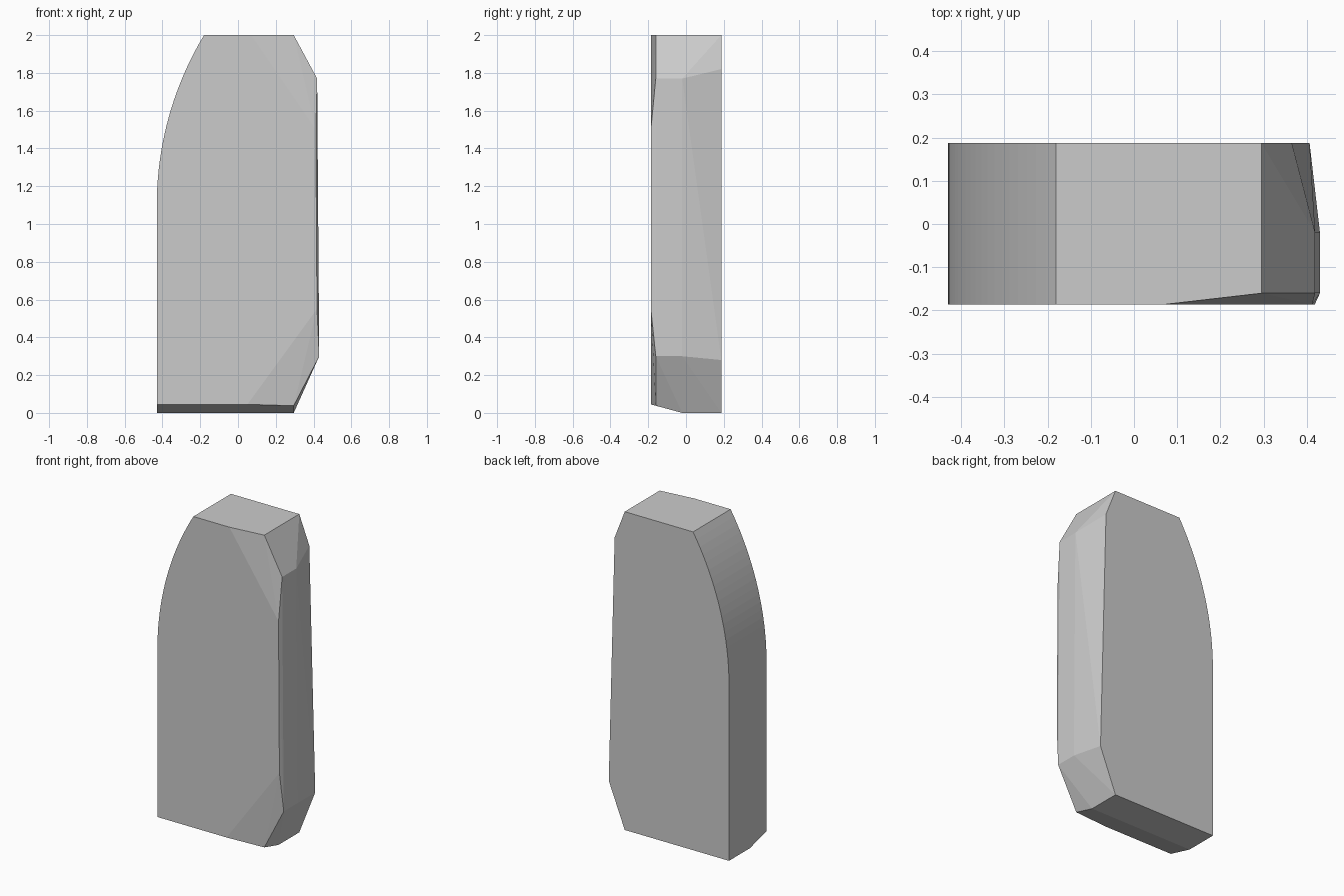
import bpy, bmesh, math

cube = bpy.data.objects.get("Cube")
if cube:
    bpy.data.objects.remove(cube, do_unlink=True)

FRONT, BEVEL, MID, BACK = -0.186, -0.16, -0.02, 0.187
RADIUS, STEPS, SPRING = 1.745, 20, 1.1

# Plain grey material
grey = bpy.data.materials.new("stone grey")
grey.use_nodes = True
colour = (0.6, 0.6, 0.6, 1)
grey.diffuse_color = colour
grey.node_tree.nodes["Principled BSDF"].inputs["Base Color"].default_value = colour

# Rounded shoulder, rising from the straight edge to the flat top
sweep = math.asin((2 - SPRING) / RADIUS)
shoulder = [(-0.43 + RADIUS * (1 - math.cos(sweep * i / STEPS)),
             SPRING + RADIUS * math.sin(sweep * i / STEPS))
            for i in range(STEPS + 1)]

# Cross-sections (x, z) of the chamfered edge, by depth
sections = {
    FRONT: shoulder + [(-0.43, 0.045), (0.05, 0.045), (0.418, 0.55), (0.412, 1.5), (0.07, 2)],
    BEVEL: [(0.295, 0.038), (0.43, 0.3), (0.419, 1.77), (0.295, 2)],
    MID: [(-0.43, 0), (0.295, 0), (0.43, 0.3), (0.419, 1.77), (0.295, 2)],
    BACK: shoulder + [(-0.43, 0), (0.295, 0), (0.406, 0.28), (0.365, 1.82), (0.295, 2)],
}

# Solid block skinned around the sections
bm = bmesh.new()
for y, section in sections.items():
    for x, z in section:
        bm.verts.new((x, y, z))
bmesh.ops.remove_doubles(bm, verts=bm.verts, dist=0.0005)
hull = bmesh.ops.convex_hull(bm, input=bm.verts)
unused = {v for v in hull["geom_interior"] + hull["geom_unused"]
          if isinstance(v, bmesh.types.BMVert)}
bmesh.ops.delete(bm, geom=list(unused), context="VERTS")
bmesh.ops.dissolve_limit(bm, angle_limit=math.radians(0.4), verts=bm.verts, edges=bm.edges)
bmesh.ops.recalc_face_normals(bm, faces=bm.faces)

mesh = bpy.data.meshes.new("chamfered_block")
bm.to_mesh(mesh)
bm.free()
mesh.materials.append(grey)
block = bpy.data.objects.new("chamfered_block", mesh)
bpy.context.collection.objects.link(block)
